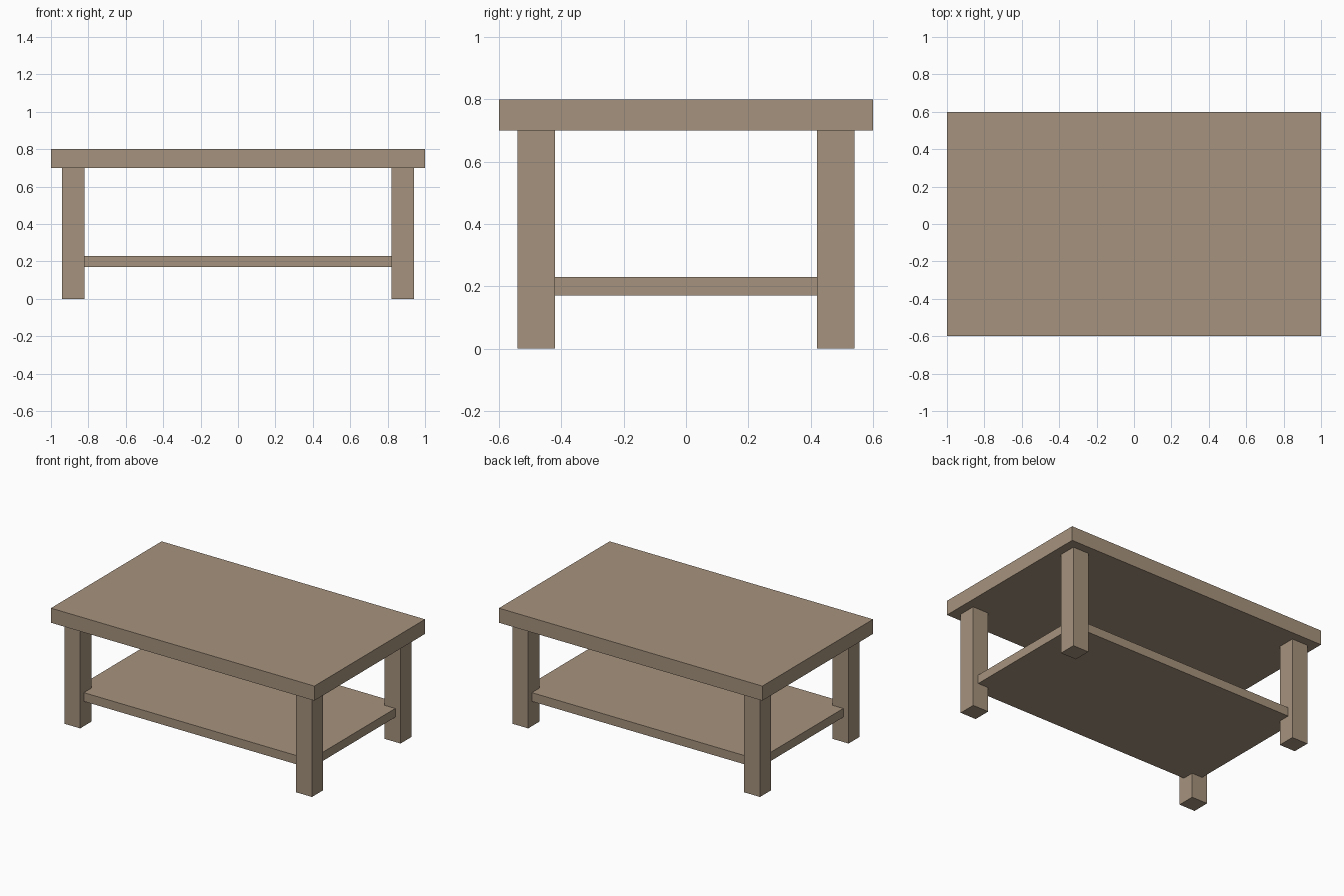
import bpy

if "Cube" in bpy.data.objects:
    bpy.data.objects.remove(bpy.data.objects["Cube"])

wood = bpy.data.materials.new("light_brown_wood")
wood.diffuse_color = (0.38, 0.29, 0.205, 1.0)
wood.use_nodes = True
wood.node_tree.nodes["Principled BSDF"].inputs["Base Color"].default_value = wood.diffuse_color


def box(name, centre, size):
    bpy.ops.mesh.primitive_cube_add(size=1, location=centre)
    part = bpy.context.object
    part.name = name
    part.scale = size
    bpy.ops.object.transform_apply(location=False, rotation=False, scale=True)
    part.data.materials.append(wood)
    return part


# Thick table top
box("table_top", (0, 0, 0.75), (2.0, 1.2, 0.1))

# Lower shelf, let into the inner corners of the legs
box("lower_shelf", (0, 0, 0.20), (1.8, 1.0, 0.06))

# Four square legs
for side, x in (("left", -0.88), ("right", 0.88)):
    for end, y in (("front", -0.48), ("back", 0.48)):
        box(f"{end}_{side}_leg", (x, y, 0.35), (0.12, 0.12, 0.7))
